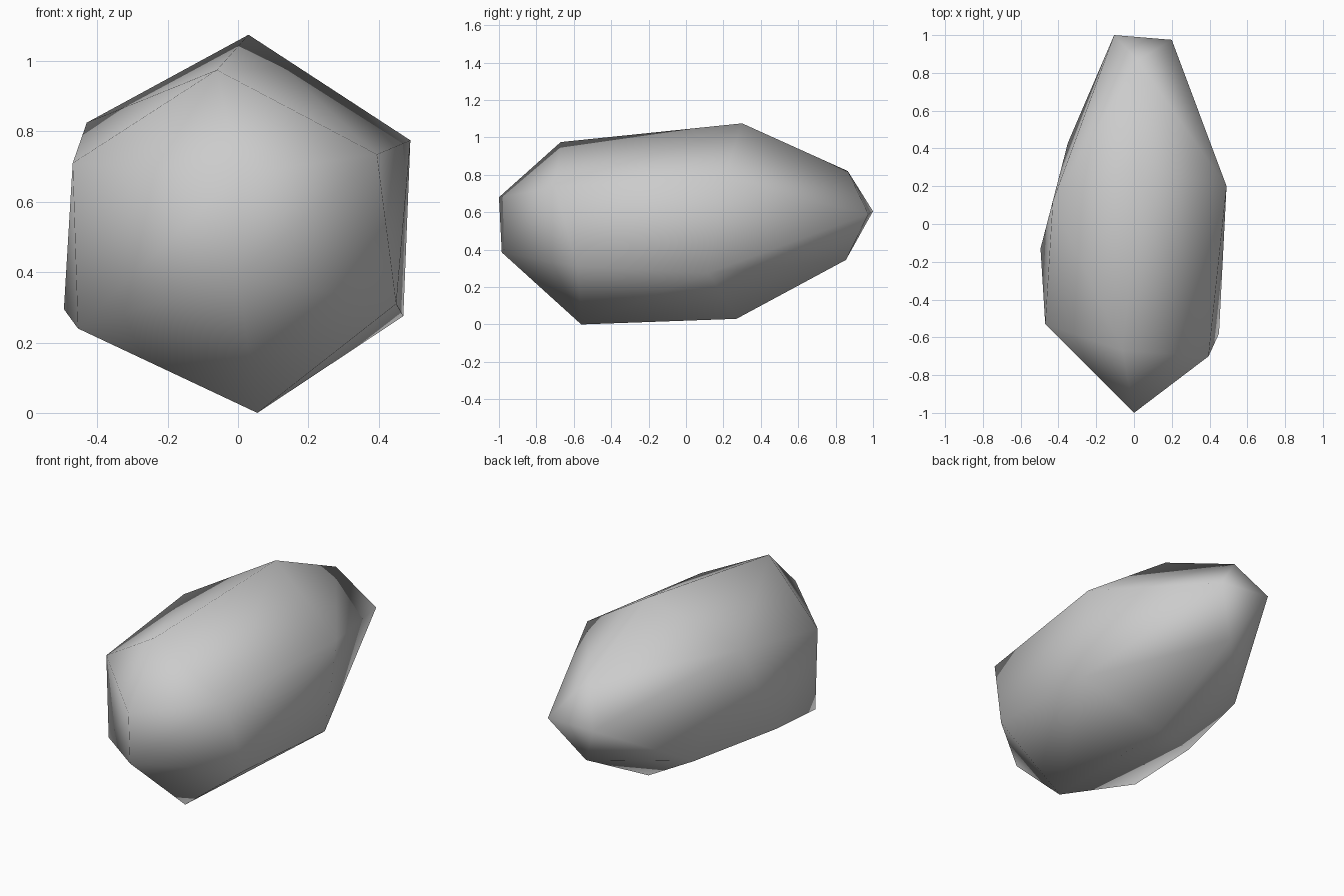
import bpy
import bmesh
from mathutils import Vector

# Remove the default cube
default_cube = bpy.data.objects.get("Cube")
if default_cube:
    bpy.data.objects.remove(default_cube, do_unlink=True)


def make_material(name, colour):
    material = bpy.data.materials.new(name)
    material.use_nodes = True
    material.diffuse_color = colour
    material.node_tree.nodes["Principled BSDF"].inputs["Base Color"].default_value = colour
    return material


def hull_object(name, corners, material):
    """Wrap a smooth convex skin around the corner points."""
    bm = bmesh.new()
    for corner in corners:
        bm.verts.new(Vector(corner))
    bmesh.ops.convex_hull(bm, input=bm.verts[:])
    loose = [v for v in bm.verts if not v.link_faces]
    bmesh.ops.delete(bm, geom=loose, context='VERTS')
    bmesh.ops.recalc_face_normals(bm, faces=bm.faces[:])
    for face in bm.faces:
        face.smooth = True
    mesh = bpy.data.meshes.new(name)
    bm.to_mesh(mesh)
    bm.free()
    mesh.materials.append(material)
    obj = bpy.data.objects.new(name, mesh)
    bpy.context.scene.collection.objects.link(obj)
    return obj


stone_grey = make_material("stone grey", (0.6, 0.6, 0.6, 1.0))

# Blunt front edge
front_tips = [(0, -1, .68), (0, -.985, .385)]

# Hexagonal front shoulder, clockwise from the top
front_ring = [(-.06, -.67, .975), (.395, -.7, .735), (.45, -.58, .31),
              (.055, -.56, 0), (-.455, -.53, .24), (-.47, -.53, .71)]

# Widest ring, clockwise from the top, with one extra low corner
middle_ring = [(.03, .3, 1.075), (.49, .2, .775), (.47, .12, .275),
               (.05, .27, .03), (-.35, .43, .28), (-.495, -.13, .295),
               (-.43, .12, .825)]

# Narrow back end
back_tips = [(.02, .865, .82), (.2, .975, .59), (.04, .855, .345), (-.105, 1, .605)]

hull_object("rock", front_tips + front_ring + middle_ring + back_tips, stone_grey)
